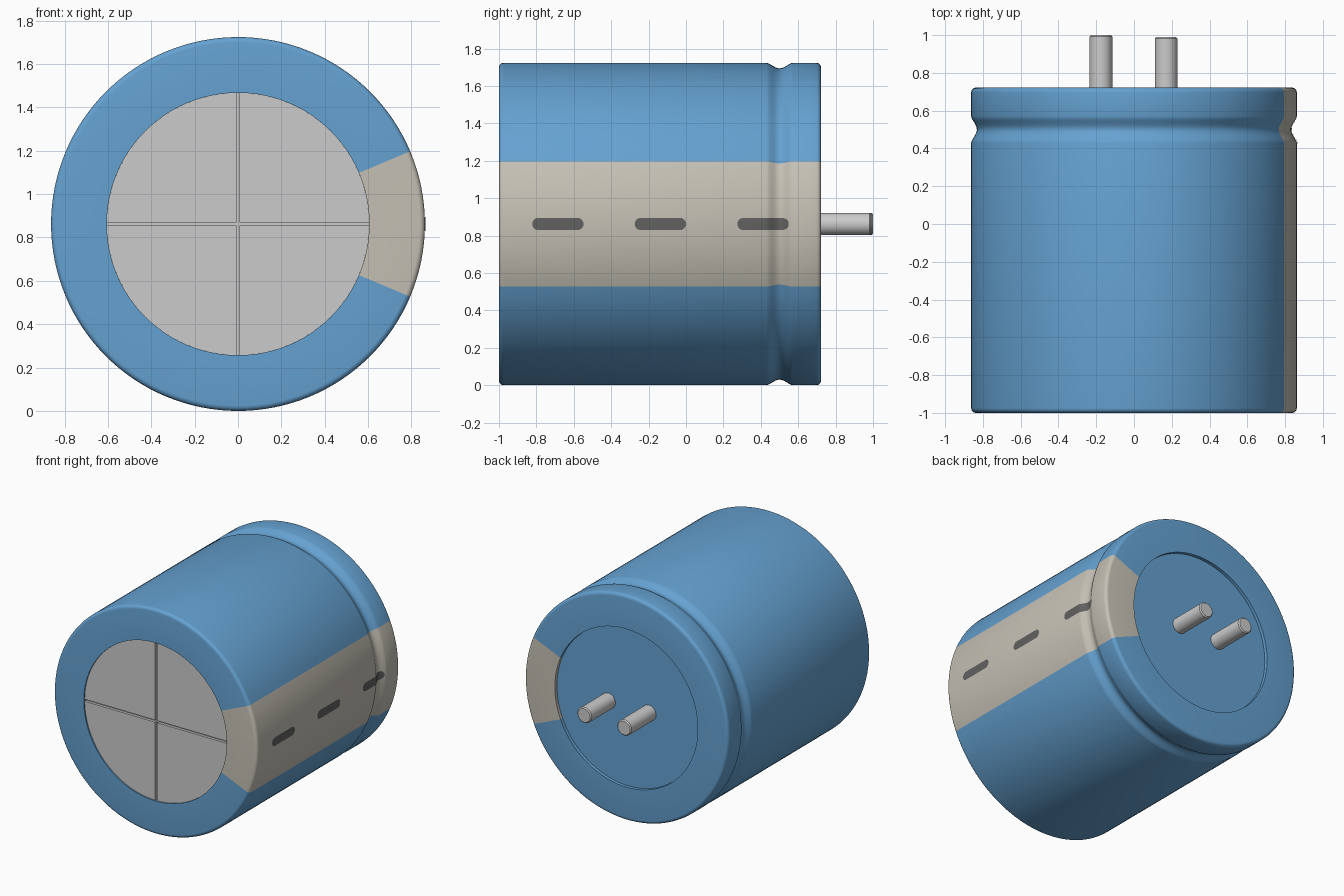
import bpy, bmesh, math
from math import sin, cos, pi, radians

if "Cube" in bpy.data.objects:
    bpy.data.objects.remove(bpy.data.objects["Cube"])

R, RIN, ZC = 0.862, 0.605, 0.862
STRIPE = radians(22.9)


def material(name, rgb):
    m = bpy.data.materials.new(name)
    m.diffuse_color = (*rgb, 1)
    m.use_nodes = True
    m.node_tree.nodes["Principled BSDF"].inputs["Base Color"].default_value = m.diffuse_color
    return m


blue = material("blue_sleeve", (0.13, 0.36, 0.64))
cream = material("cream_stripe", (0.56, 0.53, 0.46))
dark = material("dark_marks", (0.12, 0.12, 0.12))


def finish(name, bm, mat=None, angle=35):
    bmesh.ops.remove_doubles(bm, verts=bm.verts, dist=1e-5)
    me = bpy.data.meshes.new(name)
    bm.to_mesh(me)
    bm.free()
    ob = bpy.data.objects.new(name, me)
    bpy.context.collection.objects.link(ob)
    if mat:
        me.materials.append(mat)
    bpy.ops.object.select_all(action='DESELECT')
    ob.select_set(True)
    bpy.context.view_layer.objects.active = ob
    bpy.ops.object.shade_smooth_by_angle(angle=radians(angle))
    return ob


def point(r, y, a, x0=0.0):
    return (x0 + r * cos(a), y, ZC + r * sin(a))


def revolve(name, profile, a0, a1, steps, mat=None, x0=0.0):
    """Sweep (radius, y) points about the long axis; profile runs front to back."""
    bm = bmesh.new()
    cols = [[bm.verts.new(point(r, y, a0 + (a1 - a0) * i / steps, x0)) for r, y in profile]
            for i in range(steps + 1)]
    for c, d in zip(cols, cols[1:]):
        for j in range(len(profile) - 1):
            q = (c[j], c[j + 1], d[j + 1], d[j])
            bm.faces.new(q)
    bmesh.ops.remove_doubles(bm, verts=bm.verts, dist=1e-5)
    bmesh.ops.dissolve_degenerate(bm, edges=bm.edges, dist=1e-6)
    return finish(name, bm, mat)


def groove_radius(y):
    t = (y - 0.5) / 0.07
    return R - (0.03 * (0.5 + 0.5 * cos(pi * t)) ** 0.8 if abs(t) < 1 else 0)


# Sleeve outline: inner lip, rounded front edge, crimp groove, rounded back edge
B = 0.025
prof = [(RIN, -0.965), (RIN, -1.0)]
prof += [(R - B + B * sin(t), -1 + B - B * cos(t)) for t in [i * pi / 10 for i in range(6)]]
prof += [(groove_radius(y), y) for y in [0.43 + 0.14 * i / 14 for i in range(15)]]
prof += [(R - B + B * cos(t), 0.722 - B + B * sin(t)) for t in [i * pi / 10 for i in range(6)]]
prof += [(RIN, 0.722), (RIN, 0.69)]
revolve("sleeve", prof, STRIPE, 2 * pi - STRIPE, 112, blue)
revolve("polarity_stripe", prof, -STRIPE, STRIPE, 16, cream)

# Dark rounded dashes that follow the sleeve surface
for n, yc in enumerate((-0.685, -0.137, 0.412)):
    bm = bmesh.new()
    L, h, rows = 0.1375, 0.0325, []
    ts = [-L + h * (1 - cos(i * pi / 12)) for i in range(7)]
    ts += [-L + h + (2 * L - 2 * h) * i / 20 for i in range(1, 20)]
    ts += [-t for t in reversed(ts[:7])]
    for t in ts:
        over = max(0, abs(t) - (L - h))
        w = math.sqrt(max(h * h - over * over, 1e-8))
        r = groove_radius(yc + t) + 0.003
        rows.append([bm.verts.new(point(r, yc + t, w * k / 2 / R)) for k in range(-2, 3)])
    for c, d in zip(rows, rows[1:]):
        for j in range(4):
            bm.faces.new((c[j], d[j], d[j + 1], c[j + 1])[::-1])
    finish(f"dash_mark_{n + 1}", bm, dark)

# Front can end: recessed base plus four raised quarters leaving a cross score
revolve("can_end_base", [(0, -0.97), (RIN, -0.97)], 0, 2 * pi, 96)
g = 0.008
for q in range(4):
    bm = bmesh.new()
    r = RIN
    a0 = math.asin(g / r)
    pts = [(g, g)] + [(r * cos(a0 + (pi / 2 - 2 * a0) * i / 24), r * sin(a0 + (pi / 2 - 2 * a0) * i / 24))
                      for i in range(25)]
    ang = q * pi / 2
    vs = [bm.verts.new((x * cos(ang) - z * sin(ang), -0.99, ZC + x * sin(ang) + z * cos(ang)))
          for x, z in pts]
    f = bm.faces.new(vs)
    ext = bmesh.ops.extrude_face_region(bm, geom=[f], use_keep_orig=True)
    for v in ext["geom"]:
        if isinstance(v, bmesh.types.BMVert):
            v.co.y = -0.97
    bmesh.ops.recalc_face_normals(bm, faces=bm.faces)
    finish(f"can_end_quarter_{q + 1}", bm)

# Back seal disc, recessed inside the lip
revolve("back_seal", [(RIN, 0.697), (0, 0.697)], 0, 2 * pi, 96, blue)

# Two terminal pins
for name, x, y1 in (("pin_left", -0.175, 1.0), ("pin_right", 0.17, 0.99)):
    revolve(name, [(0, 0.68), (0.06, 0.68), (0.06, y1 - 0.008), (0.052, y1), (0, y1)],
            0, 2 * pi, 32, None, x)
